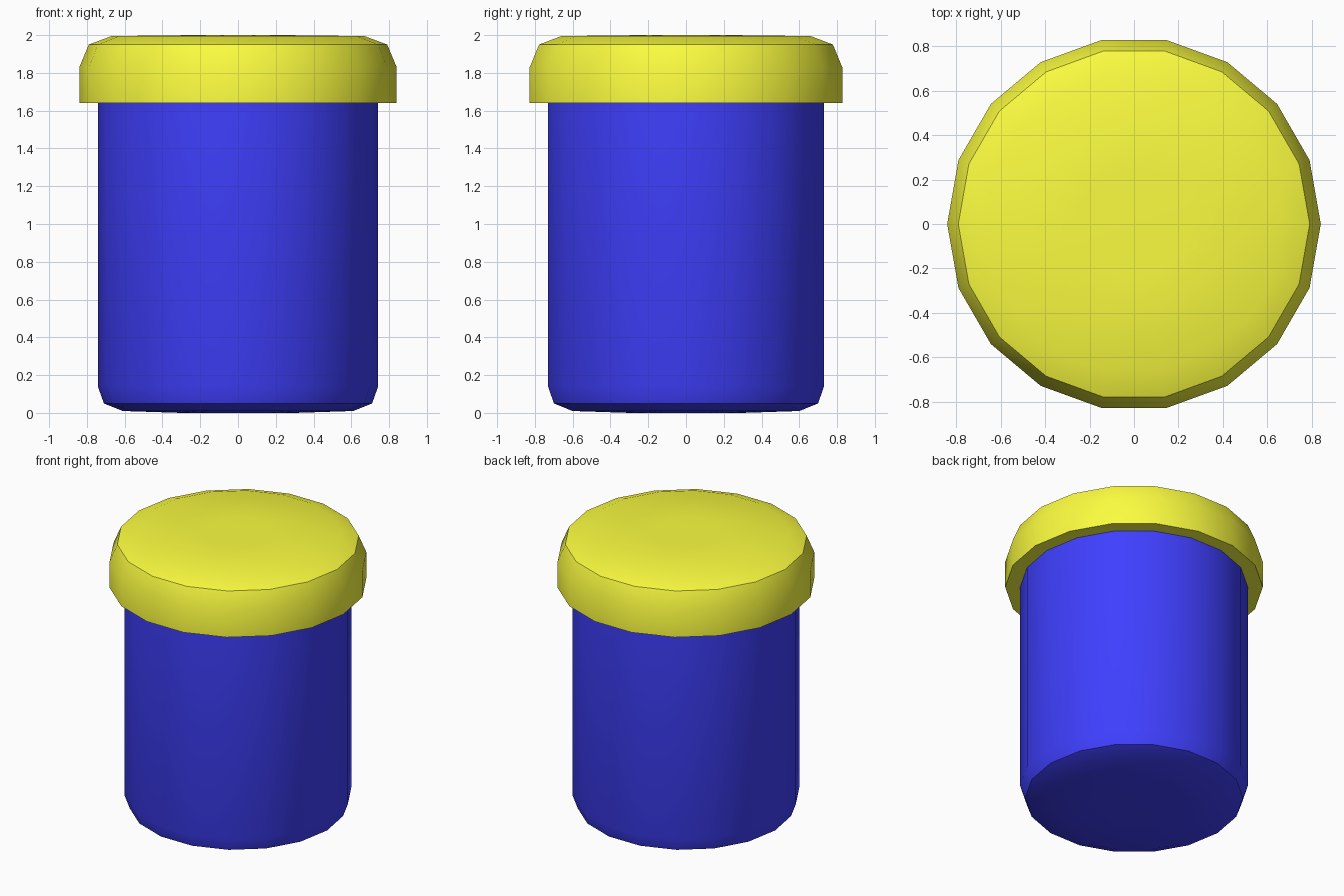
import bpy, bmesh, math

if "Cube" in bpy.data.objects:
    bpy.data.objects.remove(bpy.data.objects["Cube"])

SIDES = 18


def lathe(name, profile, color):
    """Revolve (radius, height) points around z; both ends are closed."""
    bm = bmesh.new()
    rings = []
    for r, z in profile:
        rings.append([bm.verts.new((r * math.cos(2 * math.pi * i / SIDES),
                                    r * math.sin(2 * math.pi * i / SIDES), z))
                      for i in range(SIDES)])
    for low, high in zip(rings, rings[1:]):
        for i in range(SIDES):
            j = (i + 1) % SIDES
            bm.faces.new((low[i], low[j], high[j], high[i]))
    bm.faces.new(rings[0][::-1])
    bm.faces.new(rings[-1])
    mesh = bpy.data.meshes.new(name)
    bm.to_mesh(mesh)
    bm.free()
    obj = bpy.data.objects.new(name, mesh)
    bpy.context.collection.objects.link(obj)
    mat = bpy.data.materials.new(name + "_paint")
    mat.diffuse_color = (*color, 1)
    mat.use_nodes = True
    mat.node_tree.nodes["Principled BSDF"].inputs["Base Color"].default_value = mat.diffuse_color
    mesh.materials.append(mat)
    bpy.ops.object.select_all(action='DESELECT')
    obj.select_set(True)
    bpy.context.view_layer.objects.active = obj
    bpy.ops.object.shade_smooth_by_angle(angle=math.radians(35))
    return obj


# Jar body with a rounded foot, reaching slightly into the lid
lathe("jar_body", [(0.30, 0.0), (0.61, 0.01), (0.71, 0.05), (0.742, 0.14),
                   (0.742, 1.66)], (0.05, 0.05, 1.0))

# Lid with a chamfered, slightly domed top
lathe("jar_lid", [(0.84, 1.64), (0.84, 1.83), (0.79, 1.95), (0.67, 1.995),
                  (0.24, 2.0)], (0.97, 0.98, 0.05))
